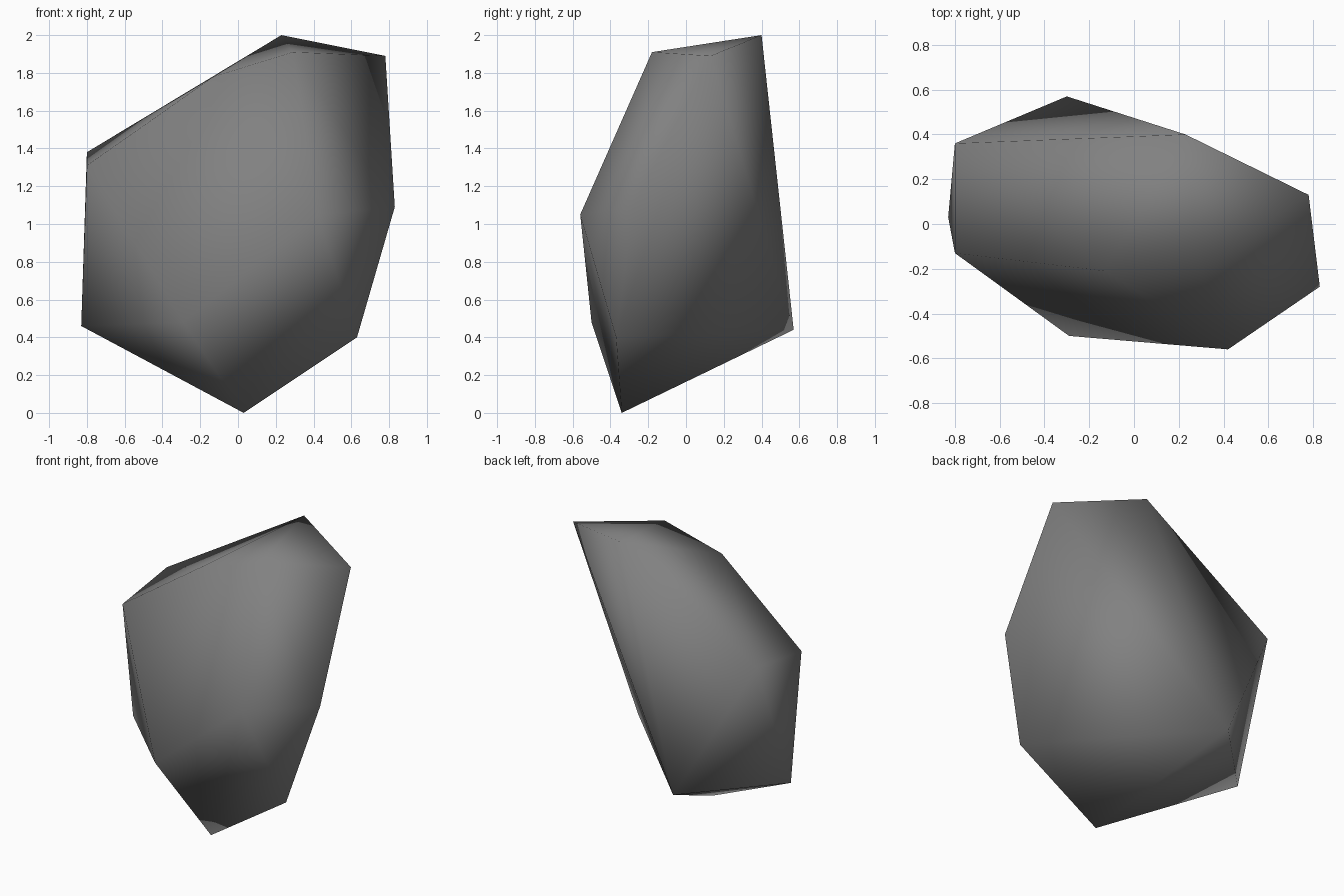
import bpy
import bmesh

cube = bpy.data.objects.get("Cube")
if cube:
    bpy.data.objects.remove(cube, do_unlink=True)

# Stone colour
stone = bpy.data.materials.new("stone_grey")
stone.use_nodes = True
grey = (0.22, 0.22, 0.22, 1)
stone.diffuse_color = grey
stone.node_tree.nodes["Principled BSDF"].inputs["Base Color"].default_value = grey

# Corners of the boulder, from crown to foot
crown = [(0.23, 0.40, 2.0), (0.78, 0.13, 1.89), (0.29, -0.18, 1.91), (-0.13, -0.21, 1.78)]
waist = [(-0.8, 0.36, 1.38), (-0.8, -0.13, 1.31), (0.83, -0.28, 1.09), (0.42, -0.56, 1.05)]
foot = [(-0.83, 0.03, 0.46), (-0.3, 0.57, 0.44), (-0.29, -0.5, 0.48),
        (0.63, -0.37, 0.4), (0.03, -0.34, 0)]

# Faceted hull wrapped around the corners
bm = bmesh.new()
for corner in crown + waist + foot:
    bm.verts.new(corner)
bmesh.ops.convex_hull(bm, input=bm.verts[:])
bmesh.ops.recalc_face_normals(bm, faces=bm.faces[:])
for face in bm.faces:
    face.smooth = True

mesh = bpy.data.meshes.new("boulder")
bm.to_mesh(mesh)
bm.free()
mesh.materials.append(stone)
boulder = bpy.data.objects.new("boulder", mesh)
bpy.context.collection.objects.link(boulder)
